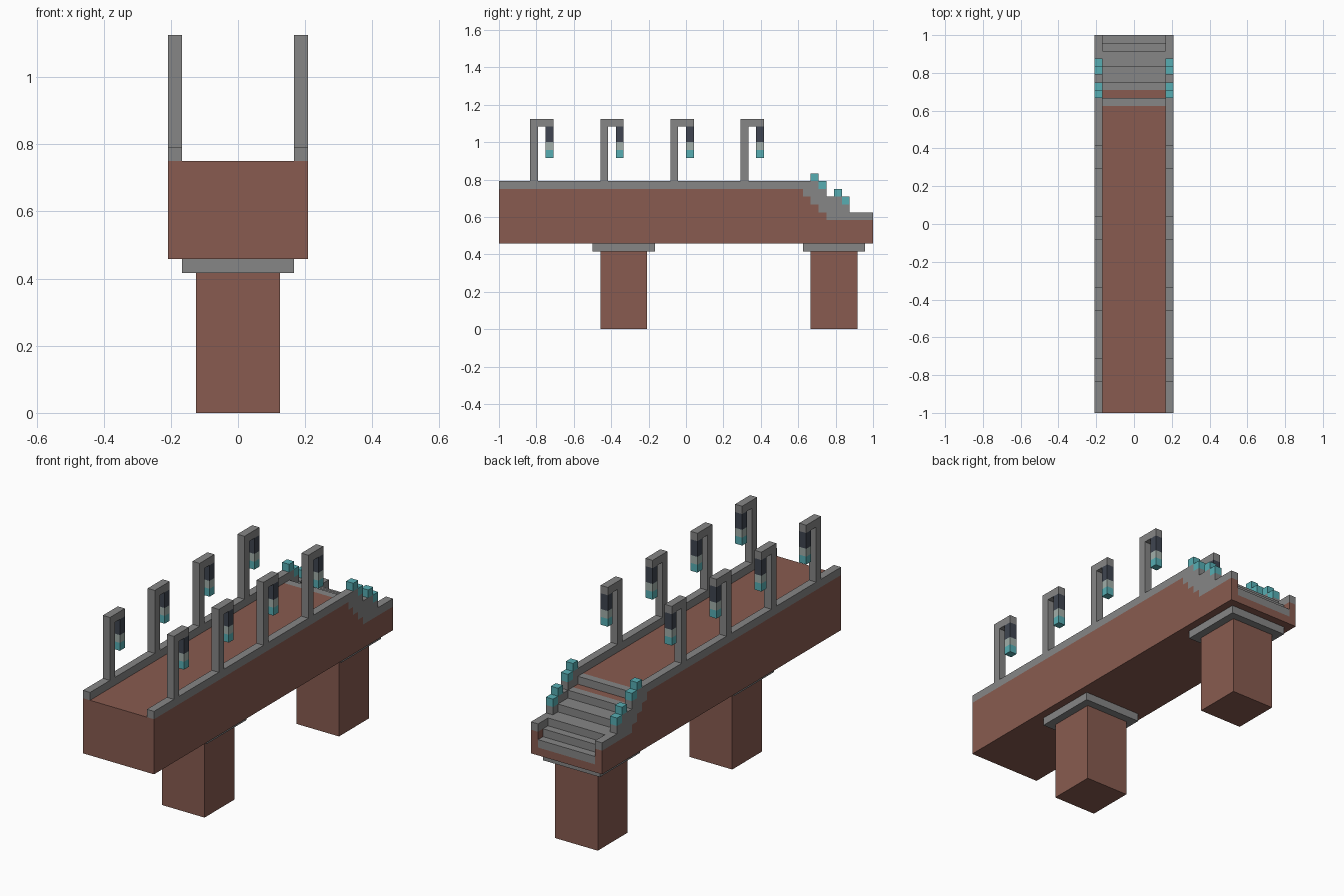
import bpy
import bmesh

old = bpy.data.objects.get("Cube")
if old:
    bpy.data.objects.remove(old, do_unlink=True)

U = 1 / 24  # one block of the model's grid


def material(name, rgb):
    m = bpy.data.materials.new(name)
    m.use_nodes = True
    m.diffuse_color = (*rgb, 1)
    m.node_tree.nodes["Principled BSDF"].inputs["Base Color"].default_value = (*rgb, 1)
    return m


BRICK = material("brick_brown", (0.246, 0.105, 0.080))
STONE = material("stone_grey", (0.238, 0.238, 0.238))
TEAL = material("teal", (0.095, 0.42, 0.45))
PALE = material("pale_grey", (0.36, 0.43, 0.40))
DARK = material("dark_slate", (0.050, 0.060, 0.082))


def prism(name, profile, x0, x1, mat, mirror=False):
    """Extrude a (y, z) outline, given in blocks, from x0 to x1."""
    bm = bmesh.new()
    face = bm.faces.new([bm.verts.new((x0 * U, y * U, z * U)) for y, z in profile])
    ext = bmesh.ops.extrude_face_region(bm, geom=[face])
    moved = [v for v in ext["geom"] if isinstance(v, bmesh.types.BMVert)]
    bmesh.ops.translate(bm, verts=moved, vec=((x1 - x0) * U, 0, 0))
    bmesh.ops.recalc_face_normals(bm, faces=bm.faces)
    mesh = bpy.data.meshes.new(name)
    bm.to_mesh(mesh)
    bm.free()
    mesh.materials.append(mat)
    obj = bpy.data.objects.new(name, mesh)
    bpy.context.scene.collection.objects.link(obj)
    if mirror:
        obj.modifiers.new("Mirror", "MIRROR").use_mirror_merge = False
    return obj


def box(name, y0, y1, z0, z1, x0, x1, mat, mirror=False):
    return prism(name, [(y0, z0), (y1, z0), (y1, z1), (y0, z1)], x0, x1, mat, mirror)


# Piers with stone caps
for label, y in (("front", -8), ("back", 19)):
    box(label + "_pier", y - 3, y + 3, 0, 10, -3, 3, BRICK)
    box(label + "_pier_cap", y - 4, y + 4, 10, 11, -4, 4, STONE)

# Deck core, stepped down under the stairs
prism("deck_core", [(-24, 11), (24, 11), (24, 12), (23, 12), (23, 13), (22, 13),
                    (22, 14), (20, 14), (20, 15), (18, 15), (18, 16), (17, 16),
                    (17, 17), (15, 17), (15, 18), (-24, 18)], -4, 4, BRICK)

# Stair treads
for i, (y0, y1, top) in enumerate([(15, 16, 18), (17, 18, 17), (18, 20, 16),
                                   (20, 22, 15), (22, 23, 14), (23, 24, 13)]):
    box(f"stair_tread_{i + 1}", y0, y1, top - 1, top, -4, 4, STONE)

# Side walls: brick below, stone rail above; they share a stepped seam
seam = [(24, 14), (18, 14), (18, 15), (17, 15), (17, 16), (16, 16),
        (16, 17), (15, 17), (15, 18), (-24, 18)]
prism("side_wall", [(-24, 11), (24, 11)] + seam, 4, 5, BRICK, True)
rail_top = [(-24, 19), (17, 19), (17, 18), (18, 18), (18, 17), (20, 17),
            (20, 16), (21, 16), (21, 15), (24, 15)]
prism("stone_rail", seam + rail_top, 4, 5, STONE, True)

# Teal blocks stepping down the rail
for i, (y, z) in enumerate([(16, 19), (17, 18), (19, 17), (20, 16)]):
    box(f"rail_block_{i + 1}", y, y + 1, z, z + 1, 4, 5, TEAL, True)

# Lamp posts with hanging lanterns
for i in range(4):
    y = -20 + 9 * i
    prism(f"lamp_post_{i + 1}", [(y, 19), (y + 1, 19), (y + 1, 26), (y + 3, 26),
                                 (y + 3, 27), (y, 27)], 4, 5, STONE, True)
    for part, z0, z1, mat in (("hanger", 24, 26, DARK), ("collar", 23, 24, PALE),
                              ("light", 22, 23, TEAL)):
        box(f"lantern_{part}_{i + 1}", y + 2, y + 3, z0, z1, 4, 5, mat, True)
